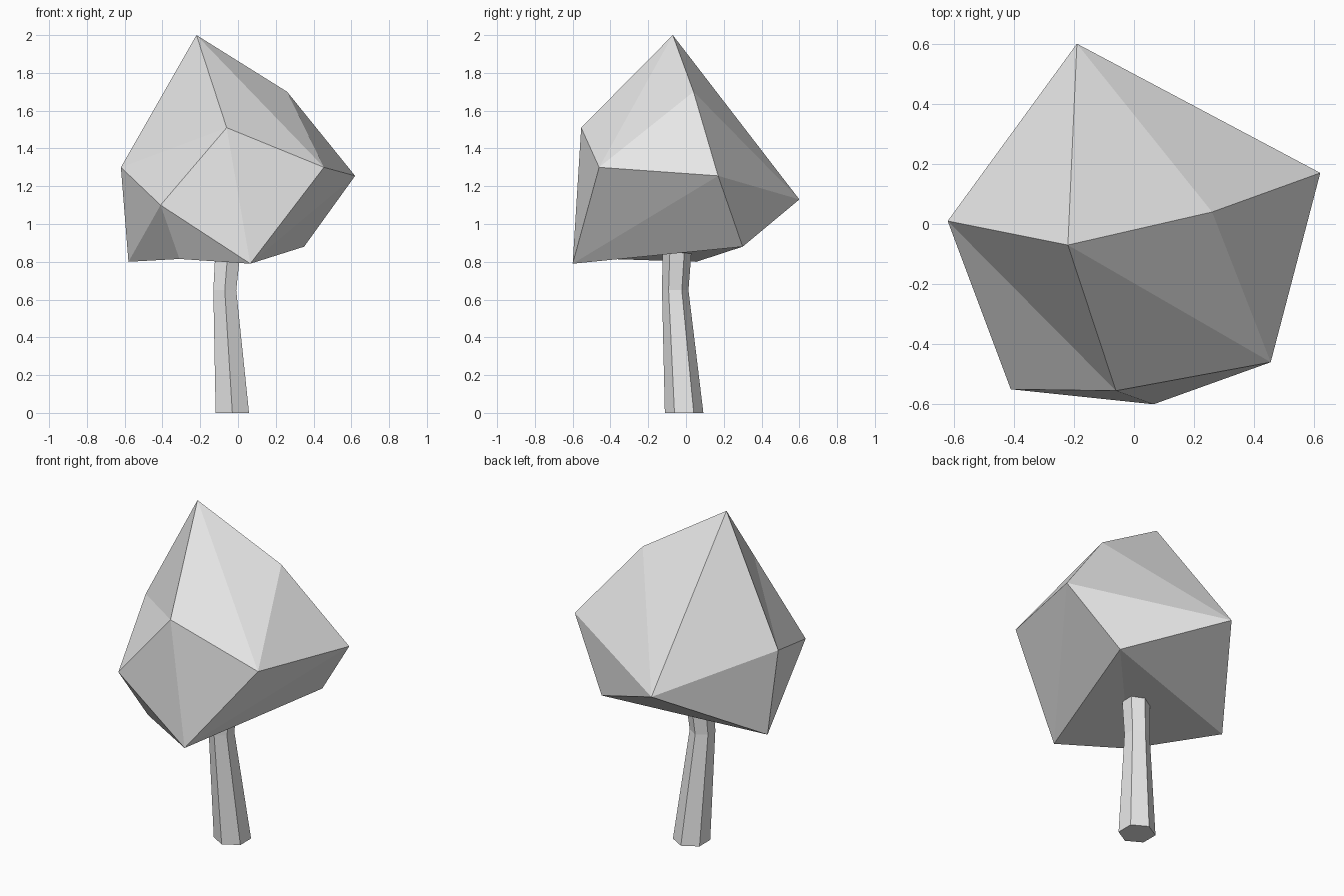
import bpy
import bmesh
from math import sin, cos, radians

cube = bpy.data.objects.get("Cube")
if cube:
    bpy.data.objects.remove(cube, do_unlink=True)

# One plain material for the whole tree
grey = bpy.data.materials.new("plain_grey")
grey.use_nodes = True
colour = (0.8, 0.8, 0.8, 1.0)
grey.diffuse_color = colour
for node in grey.node_tree.nodes:
    if node.type == "BSDF_PRINCIPLED":
        node.inputs["Base Color"].default_value = colour


def finish(bm, name):
    """Turn a bmesh into a flat-shaded object with outward normals."""
    bmesh.ops.recalc_face_normals(bm, faces=bm.faces[:])
    mesh = bpy.data.meshes.new(name)
    bm.to_mesh(mesh)
    bm.free()
    mesh.materials.append(grey)
    obj = bpy.data.objects.new(name, mesh)
    bpy.context.collection.objects.link(obj)
    return obj


# Crown: an irregular twenty-sided lump, each corner named by a letter
corners = {
    "A": (-0.22, -0.07, 2.0),      # peak
    "B": (0.26, 0.04, 1.7),
    "C": (-0.06, -0.555, 1.51),
    "D": (0.455, -0.46, 1.3),
    "E": (0.62, 0.17, 1.255),
    "F": (-0.62, 0.01, 1.3),
    "G": (-0.41, -0.55, 1.1),
    "H": (0.065, -0.6, 0.79),
    "I": (0.35, 0.3, 0.88),
    "J": (-0.19, 0.6, 1.13),
    "K": (-0.58, 0.055, 0.8),
    "L": (-0.31, -0.41, 0.815),
}
facets = ("AFC ACD ADB ABJ AJF "       # around the peak
          "CFG CGH CHD DHE DEB BEJ "   # upper sides
          "EHI EIJ IJK JKF FKG GKL GLH "  # lower sides
          "HLI LKI")                   # underside
bm = bmesh.new()
verts = {letter: bm.verts.new(co) for letter, co in corners.items()}
for facet in facets.split():
    bm.faces.new([verts[letter] for letter in facet])
finish(bm, "crown")

# Trunk: a bent six-sided tube lofted through rings of (x, y, z, radius)
SIDES = 6
sections = [(-0.03, -0.01, 0.0, 0.102),
            (-0.07, -0.057, 0.65, 0.07),
            (-0.05, -0.045, 0.9, 0.078)]
bm = bmesh.new()
rings = []
for x, y, z, r in sections:
    angles = [radians(30 + 360 * i / SIDES) for i in range(SIDES)]
    rings.append([bm.verts.new((x + r * cos(a), y + r * sin(a), z)) for a in angles])
for low, high in zip(rings, rings[1:]):
    for i in range(SIDES):
        j = (i + 1) % SIDES
        bm.faces.new((low[i], low[j], high[j], high[i]))
bm.faces.new(rings[0][::-1])
bm.faces.new(rings[-1])
finish(bm, "trunk")
